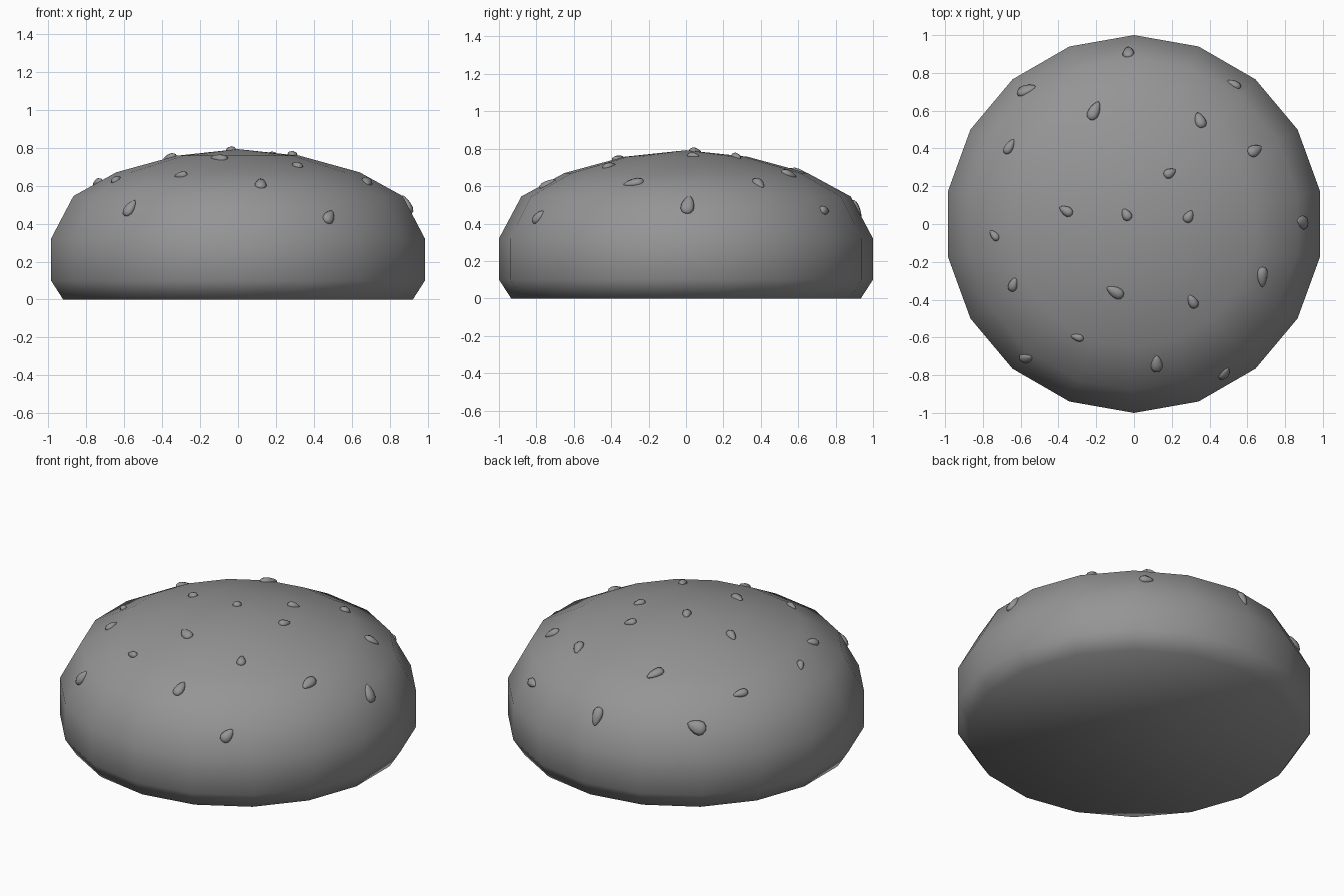
import bpy, bmesh, math
from mathutils import Vector, Matrix
from mathutils.bvhtree import BVHTree

if "Cube" in bpy.data.objects:
    bpy.data.objects.remove(bpy.data.objects["Cube"], do_unlink=True)

grey = bpy.data.materials.new("bun_grey")
grey.use_nodes = True
GREY = (0.3, 0.3, 0.3, 1)
grey.diffuse_color = GREY
grey.node_tree.nodes["Principled BSDF"].inputs["Base Color"].default_value = GREY


def add_object(name, bm):
    mesh = bpy.data.meshes.new(name)
    for f in bm.faces:
        f.smooth = True
    bm.to_mesh(mesh)
    mesh.materials.append(grey)
    obj = bpy.data.objects.new(name, mesh)
    bpy.context.collection.objects.link(obj)
    return obj


# Bun: an 18-sided turned profile (radius, height)
PROFILE = [(0, 0), (0.935, 0), (1, 0.1), (1, 0.32), (0.88, 0.545),
           (0.65, 0.67), (0.33, 0.757), (0, 0.792)]
bun = bmesh.new()
points = [bun.verts.new((0, r, z)) for r, z in PROFILE]
edges = [bun.edges.new(pair) for pair in zip(points, points[1:])]
bmesh.ops.spin(bun, geom=points + edges, axis=(0, 0, 1), cent=(0, 0, 0),
               angle=math.tau, steps=18)
bmesh.ops.remove_doubles(bun, verts=bun.verts, dist=0.001)
base = [f for f in bun.faces if f.calc_center_median().z < 0.01]
bmesh.ops.dissolve_faces(bun, faces=base)
bmesh.ops.recalc_face_normals(bun, faces=bun.faces)
add_object("bun", bun)
surface = BVHTree.FromBMesh(bun)


# Seeds: tapered drops lying on the bun
def add_seed(x, y, heading, length, width):
    spot, normal, _, _ = surface.ray_cast(Vector((x, y, 2)), Vector((0, 0, -1)))
    a = math.radians(heading)
    along = Vector((math.cos(a), math.sin(a), 0))
    along.z = -along.dot(normal) / normal.z
    along.normalize()
    frame = Matrix((along, normal.cross(along), normal)).transposed().to_4x4()
    seed = bmesh.new()
    bmesh.ops.create_uvsphere(seed, u_segments=8, v_segments=6, radius=1,
                              matrix=Matrix.Rotation(math.pi / 2, 4, 'Y'))
    for v in seed.verts:
        taper = 1 - 0.35 * v.co.x
        v.co = Vector((v.co.x * length / 2, v.co.y * taper * width / 2,
                       v.co.z * taper * 0.02))
    seed.transform(Matrix.Translation(spot) @ frame)
    add_object("seed", seed)


# x, y, heading of the pointed end, length, width
SEEDS = [
    (-.03, .91, 90, .11, .06), (-.57, .71, 20, .11, .08), (.53, .74, 150, .08, .05),
    (-.21, .6, 65, .11, .06), (.35, .55, 110, .09, .06), (-.66, .41, 60, .09, .05),
    (.64, .39, 30, .09, .06), (.19, .27, 30, .07, .05), (-.36, .07, 150, .08, .05),
    (-.04, .05, 120, .07, .05), (.29, .04, 60, .07, .05), (.89, .01, 160, .11, .07),
    (-.74, -.06, 130, .07, .04), (-.64, -.32, 70, .08, .05), (-.1, -.36, 150, .1, .06),
    (.31, -.41, 120, .08, .05), (.68, -.28, 270, .11, .06), (-.3, -.6, 165, .07, .04),
    (-.57, -.71, 20, .1, .06), (.12, -.74, 90, .1, .06), (.48, -.79, 60, .09, .06),
]
for s in SEEDS:
    add_seed(*s)
